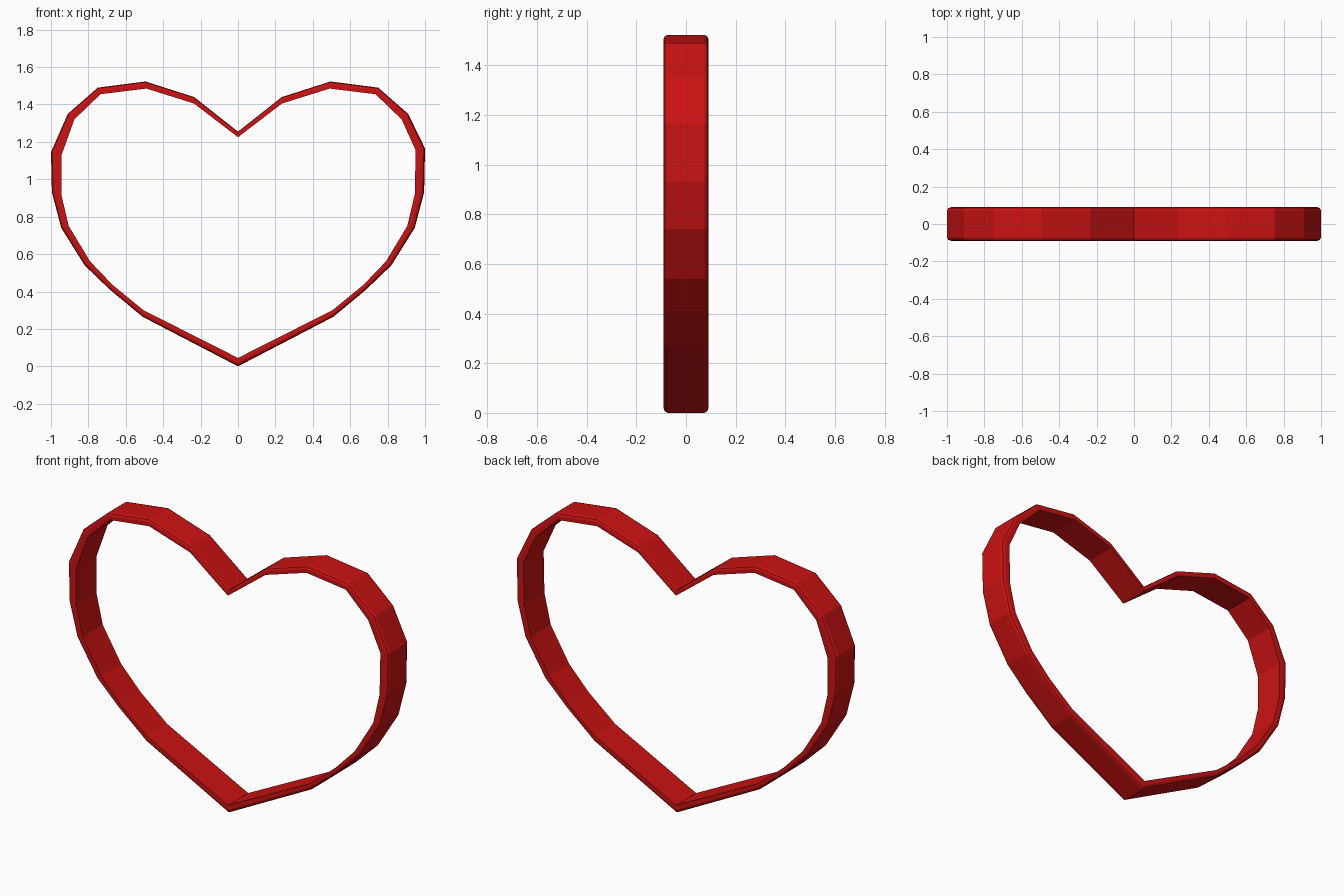
import bpy, bmesh
from mathutils import Vector

if "Cube" in bpy.data.objects:
    bpy.data.objects.remove(bpy.data.objects["Cube"])

# Right half of the heart: outer x, outer z, inner x, inner z (from tip to cleft)
HALF = [
    (0.00, 0.00, 0.00, 0.045), (0.51, 0.265, 0.505, 0.30),
    (0.685, 0.41, 0.67, 0.435), (0.82, 0.54, 0.79, 0.56),
    (0.945, 0.74, 0.905, 0.75), (0.995, 0.93, 0.945, 0.92),
    (1.00, 1.165, 0.95, 1.155), (0.91, 1.35, 0.875, 1.32),
    (0.75, 1.49, 0.735, 1.455), (0.495, 1.523, 0.49, 1.485),
    (0.235, 1.44, 0.235, 1.405), (0.00, 1.255, 0.00, 1.225),
]
# Left half is the mirror, with its widest corner slightly lower
left = [(-a, b, -c, d) for a, b, c, d in HALF[1:-1]]
left[5] = (-1.00, 1.145, -0.945, 1.125)
loop = HALF + left[::-1]

# Band cross-section: (inset from outer wall 0..1, y), rounded outer edges
SECTION = [(0.42, -0.09), (0.12, -0.085), (0.0, -0.073),
           (0.0, 0.073), (0.12, 0.085), (0.42, 0.09), (1.0, 0.09), (1.0, -0.09)]

bm = bmesh.new()
rings = []
for xo, zo, xi, zi in loop:
    rings.append([bm.verts.new((xo + (xi - xo) * t, y, zo + (zi - zo) * t))
                  for t, y in SECTION])
n, m = len(rings), len(SECTION)
for i in range(n):
    a, b = rings[i], rings[(i + 1) % n]
    for j in range(m):
        k = (j + 1) % m
        bm.faces.new((a[j], b[j], b[k], a[k]))
bmesh.ops.recalc_face_normals(bm, faces=bm.faces)

mesh = bpy.data.meshes.new("heart_band")
bm.to_mesh(mesh)
bm.free()
red = bpy.data.materials.new("deep red")
red.diffuse_color = (0.60, 0.006, 0.006, 1)
red.use_nodes = True
red.node_tree.nodes["Principled BSDF"].inputs["Base Color"].default_value = red.diffuse_color
mesh.materials.append(red)
heart = bpy.data.objects.new("heart_band", mesh)
bpy.context.collection.objects.link(heart)
